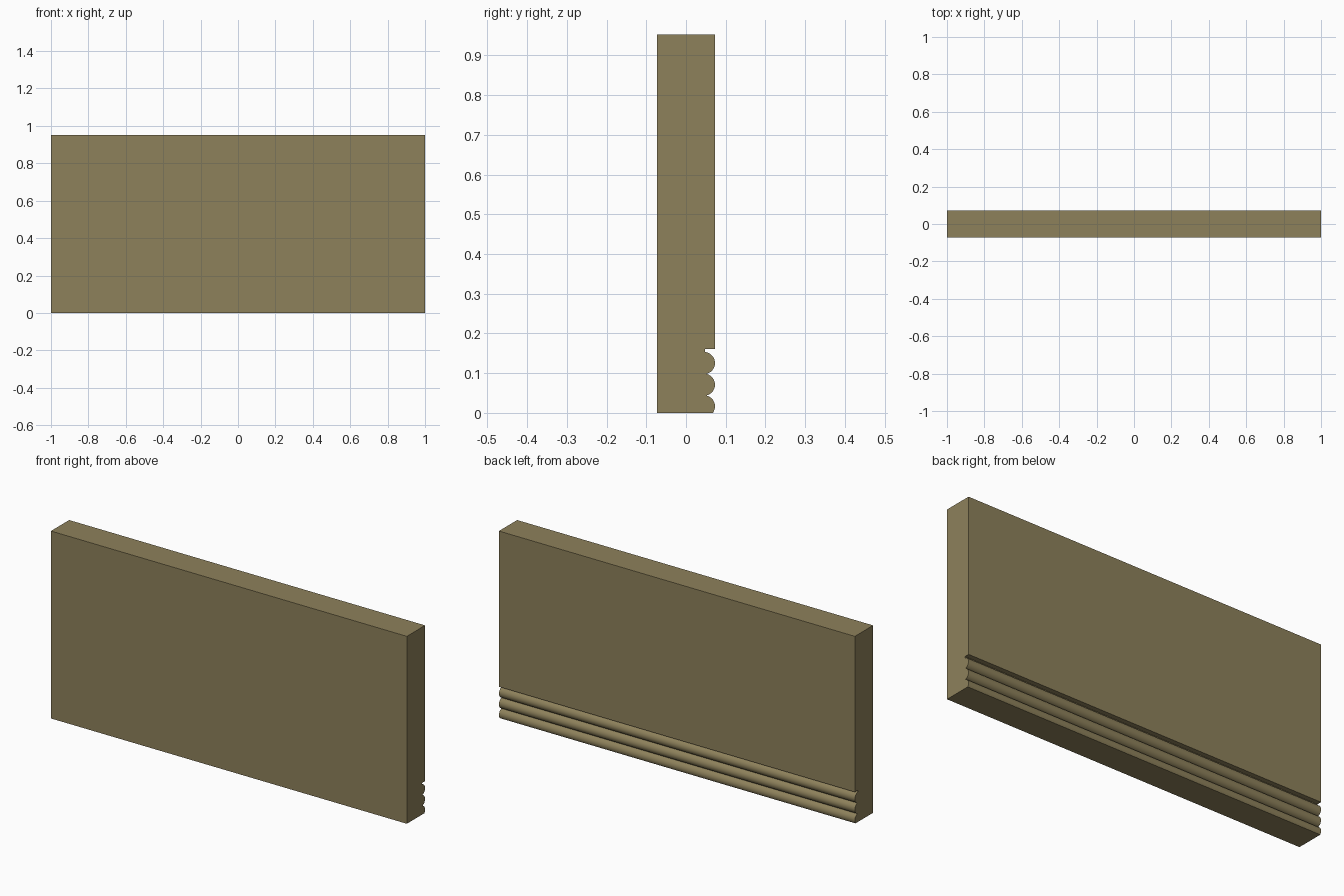
import bpy, bmesh, math

if "Cube" in bpy.data.objects:
    bpy.data.objects.remove(bpy.data.objects["Cube"])

HALF_LEN, HALF_T, TOP = 1.0, 0.073, 0.952
R, BEAD_Y, PITCH = 0.028, 0.045, 0.0545
CENTRES = [0.0165 + PITCH * i for i in range(3)]
SEGS = 12

# Side profile (y, z): plain board with three beads under a small quirk
profile = [(-HALF_T, TOP), (-HALF_T, 0.0)]
cusp = math.asin(PITCH / 2 / R)
for i, cz in enumerate(CENTRES):
    start = -math.asin(cz / R) if i == 0 else -cusp
    for k in range(SEGS + 1):
        if i and k == 0:
            continue  # cusp shared with the bead below
        a = start + (cusp - start) * k / SEGS
        profile.append((BEAD_Y + R * math.cos(a), max(0.0, cz + R * math.sin(a))))
profile += [(0.048, 0.154), (0.048, 0.161), (HALF_T, 0.161), (HALF_T, TOP)]

# Extrude the profile along x
bm = bmesh.new()
face = bm.faces.new([bm.verts.new((-HALF_LEN, y, z)) for y, z in profile])
ext = bmesh.ops.extrude_face_region(bm, geom=[face])
verts = [g for g in ext["geom"] if isinstance(g, bmesh.types.BMVert)]
bmesh.ops.translate(bm, verts=verts, vec=(2 * HALF_LEN, 0, 0))
bmesh.ops.recalc_face_normals(bm, faces=bm.faces)
mesh = bpy.data.meshes.new("beaded_board")
bm.to_mesh(mesh)
bm.free()
board = bpy.data.objects.new("beaded_board", mesh)
bpy.context.collection.objects.link(board)

# Tan paint
mat = bpy.data.materials.new("tan_paint")
mat.diffuse_color = (0.27, 0.22, 0.105, 1)
mat.use_nodes = True
mat.node_tree.nodes["Principled BSDF"].inputs["Base Color"].default_value = mat.diffuse_color
mesh.materials.append(mat)

# Smooth beads, sharp corners
bpy.context.view_layer.objects.active = board
board.select_set(True)
bpy.ops.object.shade_smooth_by_angle(angle=math.radians(30))
